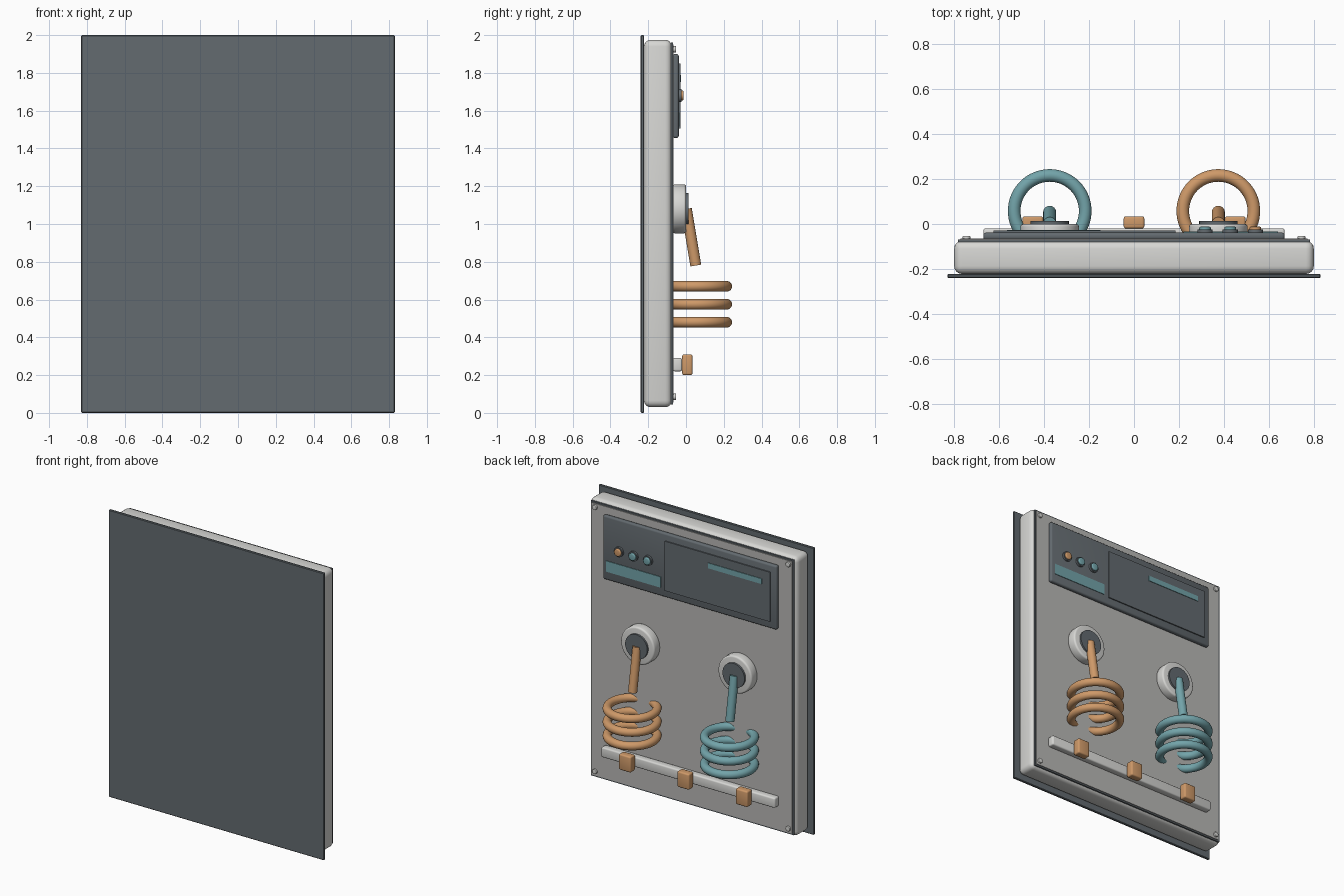
import bpy
import math
from mathutils import Vector

cube = bpy.data.objects.get("Cube")
if cube:
    bpy.data.objects.remove(cube, do_unlink=True)


def material(name, rgb):
    m = bpy.data.materials.new(name)
    m.use_nodes = True
    color = (*rgb, 1)
    m.diffuse_color = color
    bsdf = m.node_tree.nodes["Principled BSDF"]
    bsdf.inputs["Base Color"].default_value = color
    bsdf.inputs["Roughness"].default_value = 0.6
    return m


slate = material("slate", (0.125, 0.145, 0.16))
light = material("off white", (0.68, 0.68, 0.66))
grey = material("face grey", (0.48, 0.475, 0.46))
orange = material("copper orange", (0.62, 0.32, 0.14))
teal = material("teal", (0.17, 0.37, 0.40))


def finish(name, mat, bevel=0, segments=3):
    ob = bpy.context.object
    ob.name = name
    ob.data.materials.append(mat)
    if bevel:
        mod = ob.modifiers.new("Bevel", "BEVEL")
        mod.width = bevel
        mod.segments = segments
        mod.limit_method = "ANGLE"
        bpy.ops.object.modifier_apply(modifier=mod.name)
    bpy.ops.object.shade_smooth_by_angle(angle=math.radians(35))
    return ob


def box(name, xs, ys, zs, mat, bevel=0, segments=3):
    """Box given by its low and high limits on each axis."""
    spans = (xs, ys, zs)
    bpy.ops.mesh.primitive_cube_add(size=1, location=[(a + b) / 2 for a, b in spans])
    bpy.context.object.scale = [b - a for a, b in spans]
    bpy.ops.object.transform_apply(location=False, rotation=False)
    return finish(name, mat, bevel, segments)


def rod(name, start, end, radius, mat, bevel=0, sides=32):
    """Cylinder between two points."""
    a, b = Vector(start), Vector(end)
    bpy.ops.mesh.primitive_cylinder_add(
        vertices=sides, radius=radius, depth=(b - a).length, location=(a + b) / 2,
        rotation=(b - a).to_track_quat("Z", "Y").to_euler())
    return finish(name, mat, bevel)


def disc(name, x, z, y0, y1, radius, mat, bevel=0, sides=32):
    return rod(name, (x, y0, z), (x, y1, z), radius, mat, bevel, sides)


# Front plate, housing, gasket and rear face
box("front_plate", (-0.83, 0.83), (-0.24, -0.222), (0, 2), slate, 0.004, 1)
box("housing", (-0.8, 0.8), (-0.222, -0.075), (0.03, 1.975), light, 0.035, 4)
box("gasket", (-0.782, 0.782), (-0.08, -0.07), (0.045, 1.96), slate)
box("rear_face", (-0.772, 0.772), (-0.08, -0.065), (0.055, 1.95), grey)

# Corner screws
for x in (-0.745, 0.745):
    for z in (0.085, 1.925):
        disc("corner_screw", x, z, -0.07, -0.053, 0.017, light, 0.003, 16)

# Control panel with raised cover and label strips
box("control_panel", (-0.67, 0.67), (-0.07, -0.038), (1.455, 1.9), slate, 0.012)
box("panel_cover", (-0.625, 0.185), (-0.04, -0.03), (1.505, 1.85), slate)
box("wide_label", (0.22, 0.64), (-0.04, -0.034), (1.515, 1.59), teal)
box("narrow_label", (-0.565, -0.15), (-0.032, -0.026), (1.753, 1.79), teal)

# Indicator lamps in dark bezels
for x, mat in ((0.54, orange), (0.428, teal), (0.316, teal)):
    disc("lamp_bezel", x, 1.68, -0.04, -0.024, 0.034, slate)
    disc("lamp", x, 1.68, -0.03, -0.012, 0.026, mat, 0.006)

# Sockets, sloping pipes and stacked coil rings
for x, mat in ((0.375, orange), (-0.375, teal)):
    disc("socket", x, 1.08, -0.07, 0, 0.13, light, 0.012, 48)
    disc("socket_core", x, 1.08, -0.01, 0.013, 0.085, slate, 0, 40)
    rod("pipe", (x, 0.002, 1.08), (x, 0.052, 0.78), 0.029, mat)
    for z in (0.67, 0.575, 0.48):
        bpy.ops.mesh.primitive_torus_add(
            location=(x, 0.058, z), major_radius=0.158, minor_radius=0.028,
            major_segments=64, minor_segments=20)
        finish("coil_ring", mat)

# Lower rail with three clips
box("rail", (-0.67, 0.67), (-0.07, -0.02), (0.22, 0.29), light, 0.01)
for x in (-0.45, 0, 0.45):
    box("rail_clip", (x - 0.046, x + 0.046), (-0.02, 0.034), (0.2, 0.31), orange, 0.01)
